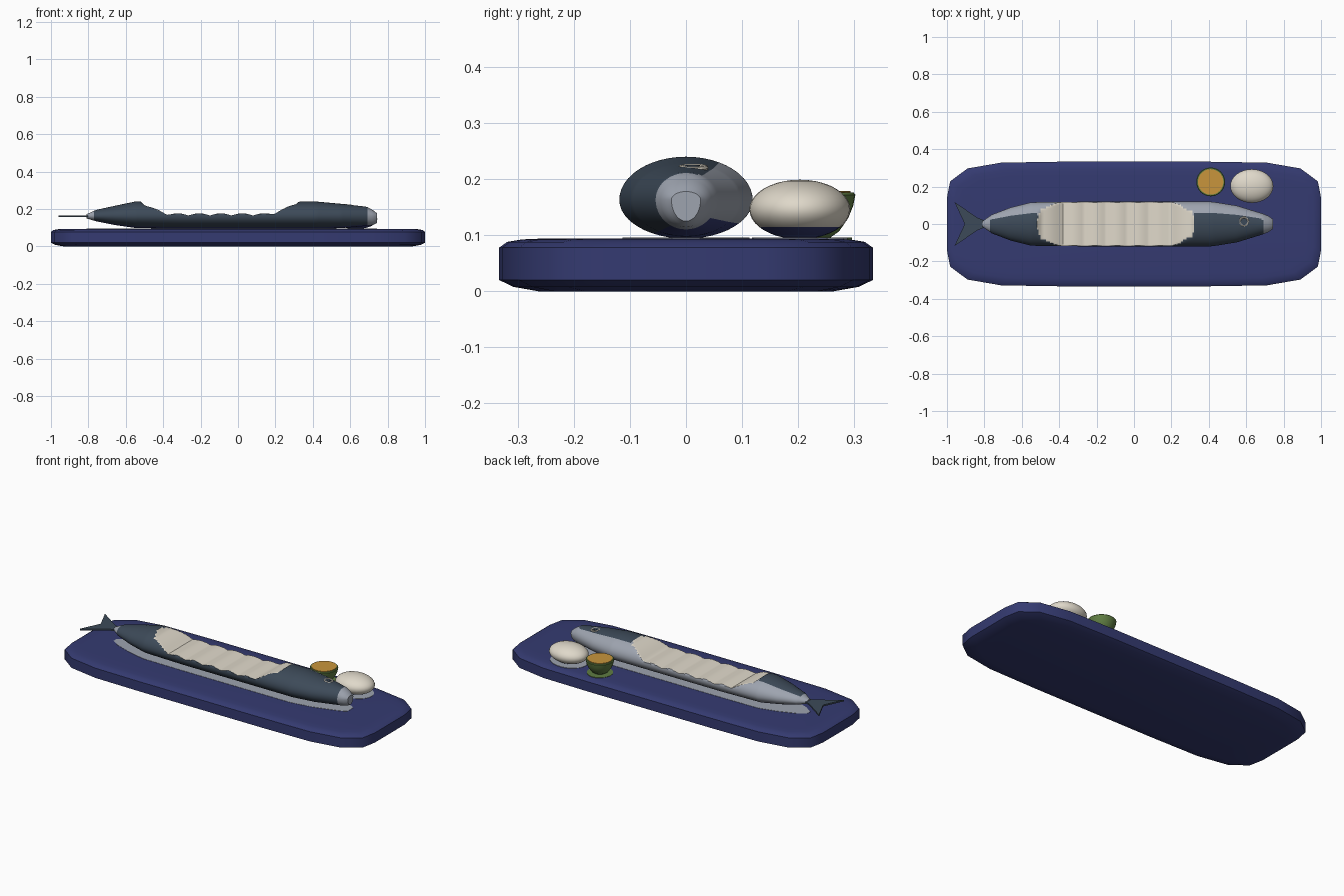
import bpy, bmesh, math

if "Cube" in bpy.data.objects:
    bpy.data.objects.remove(bpy.data.objects["Cube"])


def material(name, rgb):
    m = bpy.data.materials.new(name)
    m.diffuse_color = (*rgb, 1)
    m.use_nodes = True
    m.node_tree.nodes["Principled BSDF"].inputs["Base Color"].default_value = m.diffuse_color
    return m


NAVY = material("navy glaze", (0.035, 0.043, 0.165))
SLATE = material("slate skin", (0.046, 0.068, 0.098))
SILVER = material("silver belly", (0.34, 0.37, 0.43))
CREAM = material("cream flesh", (0.74, 0.69, 0.59))
ORANGE = material("orange pulp", (0.58, 0.30, 0.045))
GREEN = material("green peel", (0.115, 0.205, 0.055))


def finish(name, bm, mats, angle=40):
    bmesh.ops.recalc_face_normals(bm, faces=bm.faces)
    me = bpy.data.meshes.new(name)
    bm.to_mesh(me)
    bm.free()
    for m in mats:
        me.materials.append(m)
    ob = bpy.data.objects.new(name, me)
    bpy.context.collection.objects.link(ob)
    bpy.context.view_layer.objects.active = ob
    ob.select_set(True)
    bpy.ops.object.shade_smooth_by_angle(angle=math.radians(angle))
    ob.select_set(False)
    return ob


def loft(rings):
    """Skin a list of closed point rings and cap both ends."""
    bm = bmesh.new()
    vs = [[bm.verts.new(p) for p in r] for r in rings]
    n = len(vs[0])
    for a, b in zip(vs, vs[1:]):
        for i in range(n):
            j = (i + 1) % n
            bm.faces.new((a[i], a[j], b[j], b[i]))
    bm.faces.new(vs[0])
    bm.faces.new(vs[-1])
    return bm


def slab(name, outline, z0, z1, mat):
    return finish(name, loft([[(x, y, z) for x, y in outline] for z in (z0, z1)]), [mat], 30)


def oval(cx, cy, rx, ry, n=32):
    return [(cx + rx * math.cos(2 * math.pi * i / n), cy + ry * math.sin(2 * math.pi * i / n))
            for i in range(n)]


# Plate: rounded rectangle outline stacked through an edge profile
quarter = [(1, 0.14), (0.983, 0.228), (0.89, 0.297), (0.71, 0.328), (0.4, 0.333)]
outline = quarter + [(-x, y) for x, y in quarter[::-1]]
outline += [(-x, -y) for x, y in outline]
edge = [(0.07, 0), (0.025, 0.008), (0, 0.02), (0, 0.078), (0.014, 0.088), (0.04, 0.0925), (0.075, 0.094)]
finish("plate", loft([[(x * (1 - d), y * (1 - d / 0.333), z) for x, y in outline] for d, z in edge]),
       [NAVY], 50)

# Fish body stations: x, half width, top z, bottom z
STATIONS = [(-0.81, 0.015, 0.172, 0.15), (-0.76, 0.05, 0.195, 0.135), (-0.66, 0.088, 0.217, 0.115),
            (-0.55, 0.116, 0.24, 0.099), (-0.3, 0.119, 0.24, 0.094), (0.42, 0.119, 0.24, 0.094),
            (0.55, 0.098, 0.228, 0.098), (0.69, 0.055, 0.212, 0.11), (0.725, 0.04, 0.192, 0.115),
            (0.742, 0.026, 0.178, 0.125)]
ZC = 0.163


def station(x):
    for a, b in zip(STATIONS, STATIONS[1:]):
        if x <= b[0]:
            t = (x - a[0]) / (b[0] - a[0])
            return [p + (q - p) * t for p, q in zip(a, b)][1:]
    return STATIONS[-1][1:]


def cut_height(x):
    """Height of the scooped opening, with scalloped slices along its floor."""
    if not -0.54 < x < 0.34:
        return 1
    left = max(0, 1 - (x + 0.54) / 0.19)
    right = max(0, 1 - (0.34 - x) / 0.19)
    return 0.165 + 0.08 * max(left, right) ** 1.6 + 0.012 * abs(math.sin(math.pi * (x + 0.38) / 0.115))


SEG, N = 48, 156
rings, clamped = [], []
for k in range(N):
    x = -0.81 + 1.552 * k / (N - 1)
    w, top, bot = station(x)
    ring = []
    for i in range(SEG):
        a = 2 * math.pi * i / SEG
        s = math.sin(a)
        z = ZC + s * ((top - ZC) if s > 0 else (ZC - bot))
        clamped.append(z > cut_height(x))
        ring.append((x, w * math.cos(a), min(z, cut_height(x))))
    rings.append(ring)
bm = loft(rings)
bm.verts.index_update()
for f in bm.faces:
    c = f.calc_center_median()
    w, top, bot = station(c.x)
    yn = c.y / w
    zn = (c.z - ZC) / ((top - ZC) if c.z > ZC else (ZC - bot))
    if len(f.verts) == 4 and sum(clamped[v.index] for v in f.verts) >= 3:
        f.material_index = 2
    elif c.x > 0.695 or c.x < -0.77:
        f.material_index = 1
    elif yn - 0.54 * zn > -0.04:
        f.material_index = 3 if zn < -0.65 else 1
finish("fish_body", bm, [SLATE, SILVER, CREAM, NAVY], 35)

# Forked tail fin
slab("tail_fin", [(-0.79, 0.015), (-0.84, 0.035), (-0.96, 0.118), (-0.905, 0.0),
                  (-0.96, -0.118), (-0.84, -0.035), (-0.79, -0.015)], 0.157, 0.166, SLATE)

# Eye ring and pupil
bpy.ops.mesh.primitive_torus_add(major_radius=0.022, minor_radius=0.005, major_segments=24,
                                 minor_segments=8, location=(0.588, 0.013, 0.22))
eye = bpy.context.object
eye.name = "eye_ring"
eye.rotation_euler = (0, math.radians(6), 0)
eye.data.materials.append(CREAM)
slab("pupil", oval(0.588, 0.013, 0.012, 0.012, 16), 0.216, 0.225, SLATE)

# Mound of grated radish, with a tinted underside
bm = bmesh.new()
bmesh.ops.create_uvsphere(bm, u_segments=32, v_segments=20, radius=1)
for v in bm.verts:
    v.co = (0.63 + 0.115 * v.co.x, 0.203 + 0.09 * v.co.y, 0.146 + 0.053 * v.co.z)
for f in bm.faces:
    f.material_index = int(f.calc_center_median().z < 0.117)
finish("radish_mound", bm, [CREAM, NAVY], 60)

# Halved citrus: peel bowl with a pulp disc
peel = [(0.03, 0.094), (0.048, 0.107), (0.064, 0.13), (0.073, 0.152), (0.077, 0.172), (0.074, 0.176)]
finish("citrus_peel", loft([[(x, y, z) for x, y in oval(0.41, 0.225, r, r)] for r, z in peel]), [GREEN])
slab("citrus_pulp", oval(0.41, 0.225, 0.068, 0.068), 0.172, 0.179, ORANGE)

# Pale patches on the plate beneath the food
back = [(x, 0.95 * w) for x, w, t, b in STATIONS]
slab("fish_patch", back + [(x, -y) for x, y in back[::-1]], 0.0925, 0.0955, SILVER)
slab("radish_patch", oval(0.63, 0.203, 0.109, 0.085), 0.0925, 0.0955, SILVER)
slab("citrus_patch", oval(0.41, 0.225, 0.071, 0.071), 0.0925, 0.0955, GREEN)
